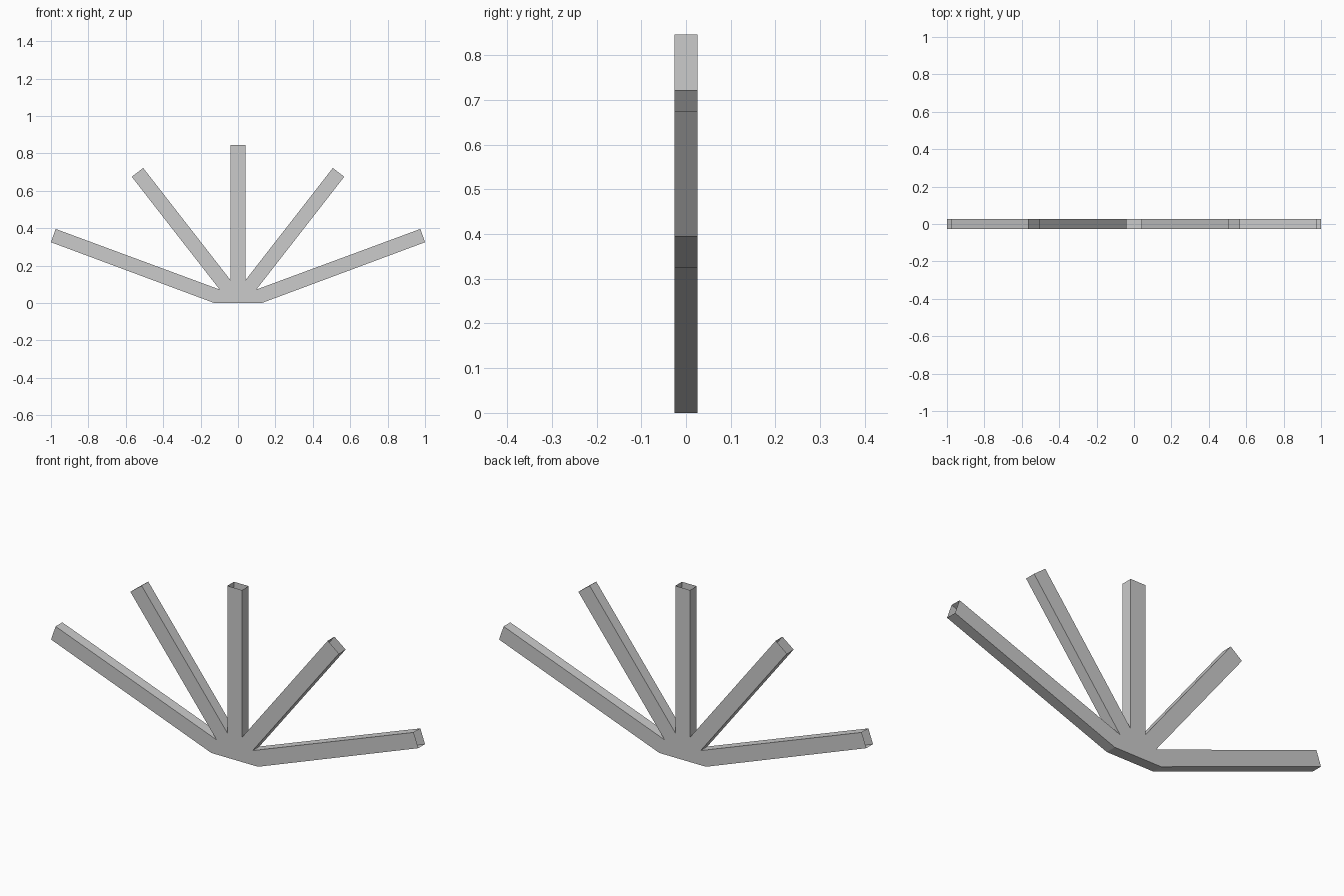
import bpy
import bmesh

if "Cube" in bpy.data.objects:
    bpy.data.objects.remove(bpy.data.objects["Cube"])

HALF_DEPTH = 0.026

# Right half of the fan outline (x, z), from the base up to the centre arm
right = [(0.127, 0.0), (1.0, 0.325), (0.975, 0.396), (0.098, 0.072),
         (0.568, 0.675), (0.507, 0.722), (0.04, 0.122), (0.04, 0.846)]
outline = right + [(-x, z) for x, z in reversed(right)]

# Edges that are the open ends of the five hollow arms
open_ends = {1, 4, 7, 10, 13}

bm = bmesh.new()
front = [bm.verts.new((x, -HALF_DEPTH, z)) for x, z in outline]
back = [bm.verts.new((x, HALF_DEPTH, z)) for x, z in outline]

# Front and back plates
bm.faces.new(front)
bm.faces.new(back[::-1])

# Side walls, leaving the arm tips open
n = len(outline)
for i in range(n):
    if i not in open_ends:
        j = (i + 1) % n
        bm.faces.new((front[j], front[i], back[i], back[j]))

mesh = bpy.data.meshes.new("fan_bracket")
bm.to_mesh(mesh)
bm.free()
bpy.context.collection.objects.link(bpy.data.objects.new("fan_bracket", mesh))
